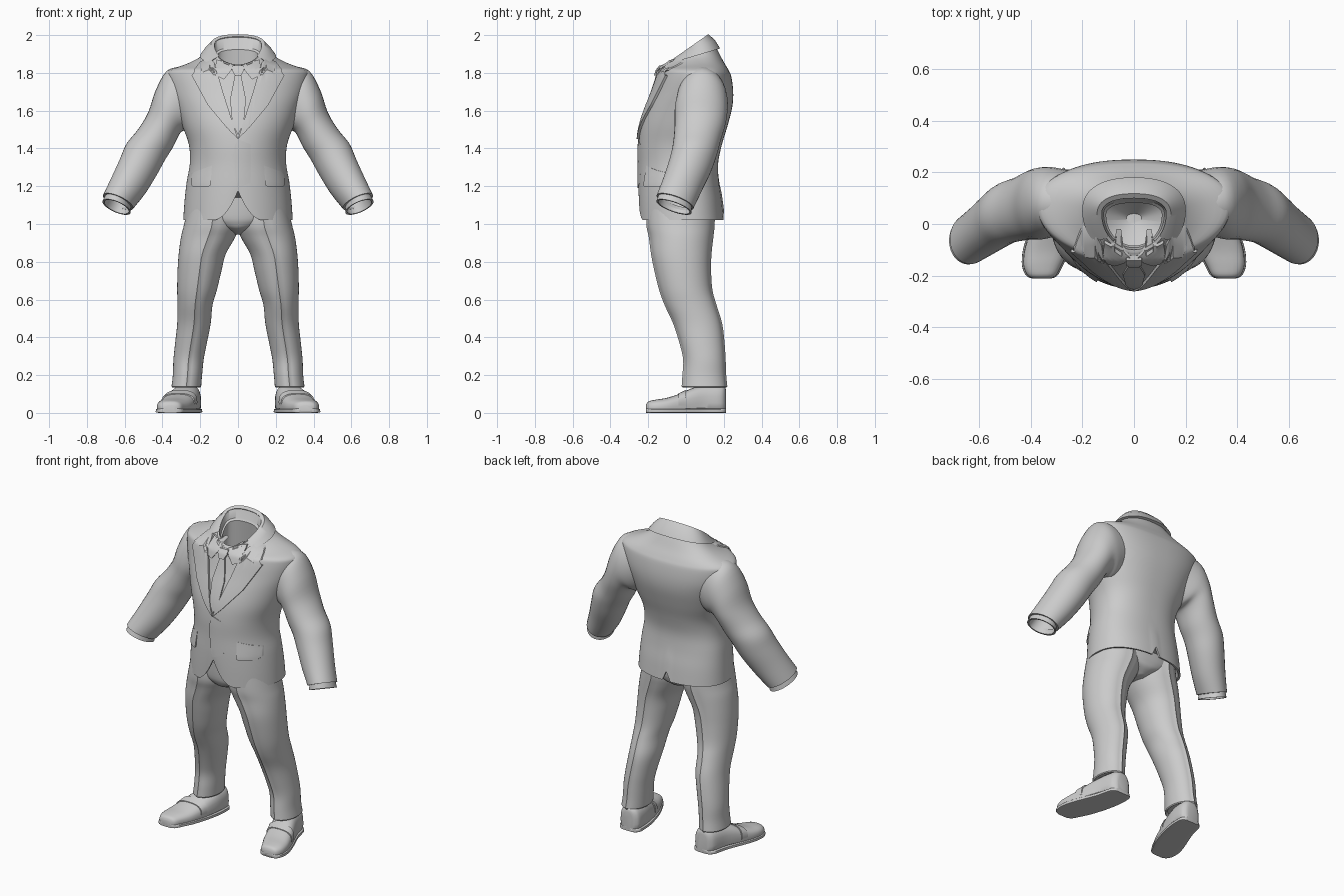
import bpy, bmesh, math
from mathutils import Vector
from mathutils.bvhtree import BVHTree

if "Cube" in bpy.data.objects:
    bpy.data.objects.remove(bpy.data.objects["Cube"])

grey = bpy.data.materials.new("suit_grey")
grey.diffuse_color = (0.6, 0.6, 0.6, 1)
grey.use_nodes = True
grey.node_tree.nodes["Principled BSDF"].inputs["Base Color"].default_value = grey.diffuse_color


def finish(name, bm, mirror=False):
    bmesh.ops.recalc_face_normals(bm, faces=bm.faces)
    me = bpy.data.meshes.new(name)
    bm.to_mesh(me)
    me.materials.append(grey)
    ob = bpy.data.objects.new(name, me)
    bpy.context.collection.objects.link(ob)
    if mirror:
        m = ob.modifiers.new("mirror", 'MIRROR')
        m.use_mirror_merge = False
    return ob


def spline(rows, steps=4):
    """Smooth in-between rows (Catmull-Rom)."""
    out = []
    for i in range(len(rows) - 1):
        a, b = rows[max(i - 1, 0)], rows[i]
        c, d = rows[i + 1], rows[min(i + 2, len(rows) - 1)]
        for s in range(steps):
            t = s / steps
            out.append(tuple(0.5 * (2 * q + (r - p) * t + (2 * p - 5 * q + 4 * r - u) * t * t
                             + (3 * q - p - 3 * r + u) * t ** 3) for p, q, r, u in zip(a, b, c, d)))
    return out + [tuple(rows[-1])]


def loft(rings, caps=(True, True)):
    bm = bmesh.new()
    vs = [[bm.verts.new(p) for p in r] for r in rings]
    n = len(vs[0])
    for a, b in zip(vs, vs[1:]):
        for i in range(n):
            j = (i + 1) % n
            bm.faces.new((a[i], a[j], b[j], b[i]))
    if caps[0]:
        bm.faces.new(vs[0][::-1])
    if caps[1]:
        bm.faces.new(vs[-1])
    return bm


def body_point(row, th, off=0.0):
    """Row: height, tilt, half width, centre y, front y, back y."""
    z, tilt, w, yc, yf, yb = row
    c, s = math.cos(th), math.sin(th)
    e = 0.85 if s > 0 else 1.0
    x = (w + off) * math.copysign(abs(c) ** e, c)
    y = yc + ((yb - yc + off) * s ** e if s > 0 else (yc - yf + off) * s)
    return Vector((x, y, z + tilt * y))


def hem_shape(p):
    """Rounded front cutaway and back vent at the jacket hem."""
    if p.z < 1.25:
        ax = abs(p.x)
        lift = 0.155 * max(0, 1 - ax / 0.13) ** 2 if p.y < 0 else 0.06 * max(0, 1 - ax / 0.02)
        p.z += lift * (1.25 - p.z) / 0.23
    return p


# Jacket body, with a hollow neck
collar_base = (1.875, .3, .185, .05, -.122, .165)
collar_top = (1.922, .7, .137, .04, -.112, .112)
outer = [(1.02, 0, .29, 0, -.25, .20), (1.12, 0, .283, 0, -.252, .19), (1.22, 0, .272, 0, -.252, .175),
         (1.32, 0, .255, 0, -.25, .17), (1.42, 0, .26, 0, -.25, .19), (1.52, 0, .295, .02, -.238, .22),
         (1.62, 0, .33, .04, -.208, .245), (1.70, 0, .36, .06, -.178, .25), (1.78, 0, .375, .07, -.152, .24),
         (1.815, 0, .36, .07, -.14, .225), (1.843, .12, .26, .06, -.13, .195), collar_base, collar_top]
lining = [(1.07, 0, .262, 0, -.222, .17), (1.022, 0, .278, 0, -.238, .188)]
neck = [(1.915, .7, .125, .04, -.10, .10), (1.87, .7, .118, .04, -.092, .092),
        (1.866, .7, .108, .035, -.084, .082), (1.72, .2, .12, .03, -.085, .1), (1.66, 0, .03, .02, 0, .04)]
N = 96
angles = [2 * math.pi * i / N for i in range(N)]
bm = loft([[hem_shape(body_point(r, a)) for a in angles] for r in lining + spline(outer) + neck])
bmesh.ops.recalc_face_normals(bm, faces=bm.faces)
surface = BVHTree.FromBMesh(bm)
finish("jacket_body", bm)

# Turned-down collar round the back of the neck
sections = []
for i in range(49):
    th = math.radians(-38 + 256 * i / 48)
    mid = tuple((a + b) / 2 for a, b in zip(collar_base, collar_top))
    sections.append([body_point(collar_top, th, -.012), body_point(collar_top, th, .006),
                     body_point(mid, th, .014), body_point(collar_base, th, .016),
                     body_point(collar_base, th, -.02)])
finish("jacket_collar", loft(sections))


def plate(name, outline, lift, mirror=True):
    """Thin panel laid over the front of the jacket body; lift is a rule in x, z."""
    bm = bmesh.new()
    bm.faces.new([bm.verts.new((x, 0, z)) for x, z in outline])
    bmesh.ops.triangulate(bm, faces=bm.faces, ngon_method='EAR_CLIP')
    bmesh.ops.subdivide_edges(bm, edges=bm.edges[:], cuts=7, use_grid_fill=True)
    for v in bm.verts:
        hit = surface.ray_cast(Vector((v.co.x, -1, v.co.z)), Vector((0, 1, 0)))[0]
        v.co.y = (hit.y if hit and hit.y < .06 else -.03) + .01
    new = bmesh.ops.extrude_face_region(bm, geom=bm.faces[:])["geom"]
    for v in new:
        if isinstance(v, bmesh.types.BMVert):
            v.co.y -= .01 + lift(v.co.x, v.co.z)
    return finish(name, bm, mirror)


# Lapels, shirt collar, tie, pocket flaps and front closing edge
plate("lapel", [(0, 1.45), (.06, 1.51), (.16, 1.63), (.245, 1.785), (.19, 1.80), (.235, 1.815),
                (.20, 1.86), (.15, 1.88), (.125, 1.855), (.08, 1.70)], lambda x, z: .014)
plate("shirt_collar", [(.015, 1.84), (.037, 1.815), (.074, 1.765), (.125, 1.79), (.115, 1.87), (.085, 1.868)],
      lambda x, z: .012)
plate("tie_blade", [(-.014, 1.80), (.014, 1.80), (.042, 1.66), (.03, 1.53), (0, 1.47), (-.03, 1.53), (-.042, 1.66)],
      lambda x, z: .009, False)
plate("tie_knot", [(-.03, 1.838), (.03, 1.838), (.032, 1.815), (.016, 1.785), (-.016, 1.785), (-.032, 1.815)],
      lambda x, z: .02, False)
plate("pocket_flap", [(.145, 1.205), (.155, 1.198), (.235, 1.195), (.25, 1.21), (.245, 1.27), (.138, 1.31)],
      lambda x, z: .012 * min(1, max(.02, (1.31 - z) / .1)))
plate("front_overlap", [(0, 1.45), (-.022, 1.40), (-.024, 1.34), (-.012, 1.25), (0, 1.19), (.07, 1.22), (.07, 1.42)],
      lambda x, z: .007 * max(.02, (.07 - x) / .094), False)


def arm_ring(row):
    """Row: outer x, z; inner x, z; centre y; half depth; tilt."""
    ox, oz, ix, iz, yc, ry, tilt = row
    pts = []
    for i in range(32):
        c, s = math.cos(i * math.pi / 16), math.sin(i * math.pi / 16)
        pts.append(((ox + ix) / 2 + c * (ox - ix) / 2, yc - s * ry * math.cos(tilt),
                    (oz + iz) / 2 + c * (oz - iz) / 2 + s * ry * math.sin(tilt)))
    return pts


# Sleeves, then open shirt cuffs
sleeve = spline([(.29, 1.835, .20, 1.52, .085, .12, 0), (.375, 1.812, .25, 1.49, .085, .135, 0),
                 (.435, 1.71, .285, 1.495, .08, .14, 0), (.476, 1.59, .31, 1.475, .075, .135, 0),
                 (.53, 1.50, .345, 1.405, .06, .125, .05), (.59, 1.425, .386, 1.34, .045, .12, .1),
                 (.625, 1.345, .43, 1.26, .02, .115, .18), (.67, 1.245, .49, 1.165, -.02, .107, .26),
                 (.715, 1.15, .555, 1.085, -.058, .103, .32)])
tip = sleeve[-1]
sleeve += [(tip[0] - .012, tip[1] - .004, tip[2] + .012, tip[3] + .004, tip[4], .09, .32)]
finish("sleeve", loft([arm_ring(r) for r in sleeve], (True, False)), True)
cuff = [(.70, 1.155, .57, 1.10, -.056, .092, .32), (.718, 1.118, .568, 1.062, -.064, .098, .32),
        (.708, 1.115, .578, 1.066, -.064, .088, .32), (.66, 1.22, .53, 1.16, -.03, .085, .3)]
finish("shirt_cuff", loft([arm_ring(r) for r in cuff], (False, True)), True)


def leg_ring(row):
    """Row: height, inner x, outer x, front y, back y; with pressed creases."""
    z, x0, x1, y0, y1 = row
    pts = []
    for i in range(48):
        c, s = math.cos(i * math.pi / 24), math.sin(i * math.pi / 24)
        crease = math.copysign(.007, s) if i in (12, 36) else 0
        pts.append(((x0 + x1) / 2 + c * (x1 - x0) / 2, (y0 + y1) / 2 + s * (y1 - y0) / 2 + crease, z))
    return pts


# Trousers
legs = spline([(1.12, .0, .26, -.20, .145), (1.0, -.01, .285, -.203, .145), (.93, .015, .302, -.19, .138),
               (.84, .065, .314, -.178, .128), (.75, .088, .32, -.16, .126), (.65, .112, .322, -.135, .133),
               (.57, .135, .32, -.106, .155), (.47, .145, .322, -.06, .185), (.36, .167, .334, -.025, .198),
               (.28, .182, .342, -.008, .203), (.20, .19, .345, -.012, .206), (.14, .195, .352, -.016, .212)])
legs += [(.134, .20, .347, -.01, .206), (.15, .21, .337, 0, .196)]
finish("trouser_leg", loft([leg_ring(r) for r in legs]), True)
hips = spline([(.945, 0, .03, 0, -.09, .08), (.97, 0, .09, 0, -.165, .125), (1.0, 0, .19, 0, -.192, .142),
               (1.05, 0, .25, 0, -.205, .15), (1.2, 0, .24, 0, -.212, .15)])
finish("trouser_hips", loft([[body_point(r, a) for a in angles] for r in hips]))


def shoe_ring(row, zlow=0.0, grow=0.0, zmax=None):
    """Row: y, centre x, half width, height; rounded above, flat below."""
    y, xc, w, h = row
    h = zmax if zmax else h
    pts = []
    for i in range(24):
        c, s = math.cos(i * math.pi / 12), math.sin(i * math.pi / 12)
        e = .35 if zmax else .75
        x = xc + (w + grow) * math.copysign(abs(c) ** e, c)
        mid = zlow + (h - zlow) * .3
        z = mid + (h - mid) * s ** e if s > 0 else mid - (mid - zlow) * abs(s) ** .35
        pts.append((x, y, z))
    return pts


# Shoes with soles and a strap-like seam over the instep
shoe = spline([(-.212, .358, .03, .04), (-.20, .358, .055, .06), (-.16, .355, .074, .07), (-.10, .338, .087, .08),
               (-.03, .315, .088, .103), (.03, .295, .084, .13), (.10, .275, .077, .15), (.18, .264, .068, .15),
               (.205, .262, .05, .14), (.212, .262, .035, .12)])
finish("shoe_upper", loft([shoe_ring(r, .01) for r in shoe]), True)
finish("shoe_sole", loft([shoe_ring(r, 0, .006, .024) for r in shoe]), True)
seam = [(y, .315 - (y + .03) * .33, .09, .108 + (y + .03) * .45) for y in (-.04, -.03, -.015, 0)]
finish("shoe_tongue_edge", loft([shoe_ring(r, .03) for r in seam]), True)

# Smooth shading with sharp edges kept
for ob in bpy.context.collection.objects:
    ob.select_set(True)
    bpy.context.view_layer.objects.active = ob
bpy.ops.object.shade_smooth_by_angle(angle=math.radians(35))
